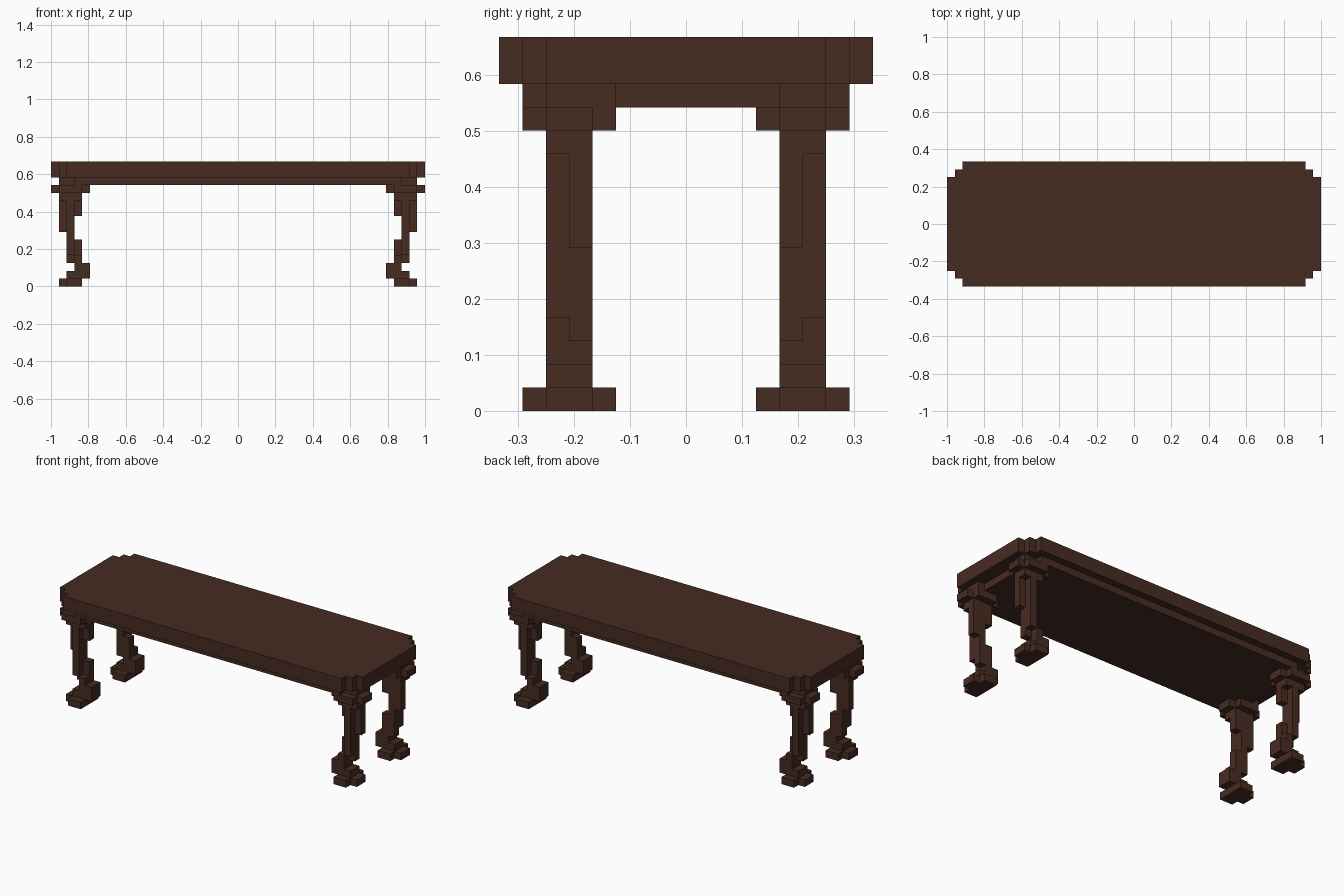
import bpy
import bmesh
from mathutils import Matrix, Vector

if "Cube" in bpy.data.objects:
    bpy.data.objects.remove(bpy.data.objects["Cube"], do_unlink=True)

U = 1 / 24  # one block

wood = bpy.data.materials.new("dark brown wood")
wood.use_nodes = True
colour = (0.062, 0.025, 0.016, 1)
wood.diffuse_color = colour
wood.node_tree.nodes["Principled BSDF"].inputs["Base Color"].default_value = colour


def blocks(name, boxes, sx=1, sy=1):
    """Join boxes (x0, x1, y0, y1, z0, z1 in blocks), flipped by sx and sy."""
    bm = bmesh.new()
    for x0, x1, y0, y1, z0, z1 in boxes:
        centre = Vector((sx * (x0 + x1), sy * (y0 + y1), z0 + z1)) * U / 2
        size = Vector((x1 - x0, y1 - y0, z1 - z0)) * U
        bmesh.ops.create_cube(bm, size=1, matrix=Matrix.Translation(centre)
                              @ Matrix.Diagonal(size).to_4x4())
    mesh = bpy.data.meshes.new(name)
    bm.to_mesh(mesh)
    bm.free()
    mesh.materials.append(wood)
    obj = bpy.data.objects.new(name, mesh)
    bpy.context.collection.objects.link(obj)


def stepped_slab(steps, z0, z1):
    """Slab with stepped corners: a wide middle and thin strips at each end."""
    inner, y = steps[0]
    boxes = [(-inner, inner, -y, y, z0, z1)]
    for x, y in steps[1:]:
        boxes += [(-x, -inner, -y, y, z0, z1), (inner, x, -y, y, z0, z1)]
        inner = x
    return boxes


# Top with stepped corners
blocks("table_top", stepped_slab([(22, 8), (23, 7), (24, 6)], 14, 16))

# Recessed slab under the top, with corner blocks at the ends
apron = stepped_slab([(21, 7), (22, 6)], 13, 14)
for x in (-23, 22):
    apron += [(x, x + 1, -6, -3, 13, 14), (x, x + 1, 4, 6, 13, 14)]
blocks("apron", apron)

# Leg parts, for the +x +y corner
CAP = [(20, 23, 3, 7, 12, 13), (23, 24, 4, 6, 12, 13), (19, 20, 4, 6, 12, 13)]
LEG = [
    (20, 23, 4, 6, 11, 12),   # knee top
    (21, 22, 4, 6, 4, 11),    # shaft
    (22, 23, 4, 5, 7, 11),    # outer knee
    (20, 21, 4, 5, 9, 11),    # inner knee
    (20, 21, 4, 5, 4, 6),     # inner ankle
    (20, 21, 4, 6, 3, 4),
    (21, 22, 4, 5, 3, 4),
    (19, 21, 4, 6, 2, 3),
]
FOOT = [
    (19, 22, 4, 6, 1, 2),
    (20, 23, 4, 6, 0, 1),
    (20, 22, 3, 4, 0, 1),
    (20, 22, 6, 7, 0, 1),
]

for sx, side in ((1, "left"), (-1, "right")):
    for sy, end in ((-1, "front"), (1, "back")):
        blocks(f"{end}_{side}_leg_cap", CAP, sx, sy)
        blocks(f"{end}_{side}_leg", LEG, sx, sy)
        blocks(f"{end}_{side}_foot", FOOT, sx, sy)
